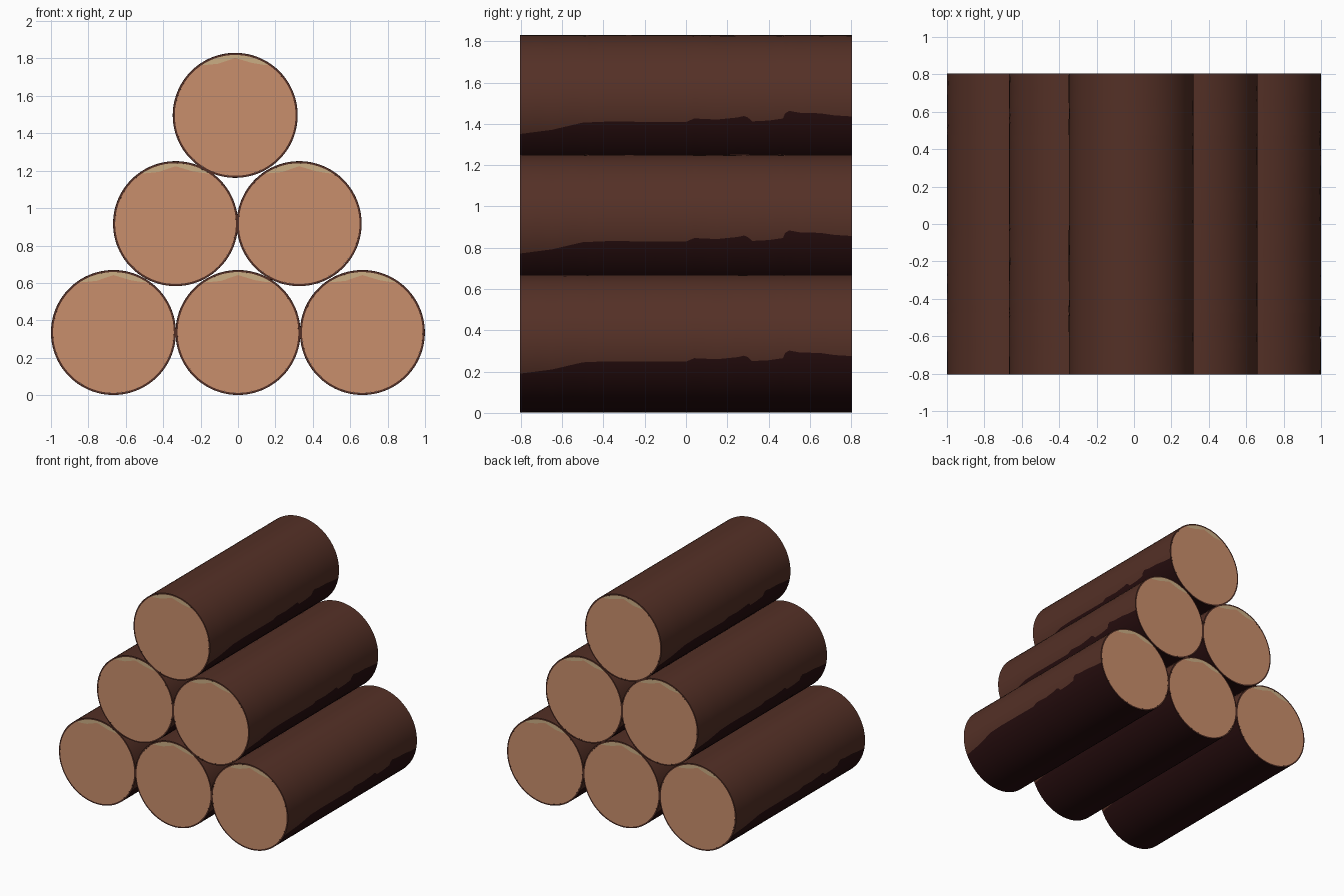
import bpy, bmesh, math
from mathutils import Vector

if "Cube" in bpy.data.objects:
    bpy.data.objects.remove(bpy.data.objects["Cube"])

R, RIM, HALF = 0.334, 0.323, 0.804
UPPER, LOWER = 36, 28            # arc segments of the upper bark and the dark underside


def material(name, rgb):
    lin = [((c / 255 + 0.055) / 1.055) ** 2.4 if c > 10 else c / 255 / 12.92 for c in rgb]
    m = bpy.data.materials.new(name)
    m.diffuse_color = (*lin, 1)
    m.use_nodes = True
    m.node_tree.nodes["Principled BSDF"].inputs["Base Color"].default_value = m.diffuse_color
    return m


MATS = [material("brown bark", (84, 48, 38)),
        material("dark underside bark", (38, 13, 14)),
        material("cut wood", (201, 143, 108)),
        material("pale wood", (203, 174, 132))]

# Jagged edge between bark and underside: (y, height relative to the log axis)
EDGE = [(-HALF, -.145), (-.65, -.125), (-.5, -.09), (-.38, -.085), (0, -.087), (.04, -.07),
        (.15, -.075), (.25, -.065), (.28, -.058), (.3, -.065), (.32, -.084), (.4, -.08),
        (.47, -.07), (.48, -.045), (.5, -.033), (.55, -.042), (.65, -.045), (.72, -.055), (HALF, -.06)]


def edge_height(y):
    for (y0, h0), (y1, h1) in zip(EDGE, EDGE[1:]):
        if y <= y1 + 1e-6:
            return h0 + (h1 - h0) * (y - y0) / (y1 - y0)
    return EDGE[-1][1]


def station_angles(y):
    right = math.asin(edge_height(y) / R)
    left = math.pi - math.asin(edge_height(-y) / R)
    up = [right + (left - right) * i / UPPER for i in range(UPPER)]
    low = [left + (right + math.tau - left) * i / LOWER for i in range(LOWER)]
    return up + low


def polar(r, a, y):
    return Vector((r * math.cos(a), y, r * math.sin(a)))


def add_face(bm, verts, mat, outward):
    f = bm.faces.new(verts)
    f.normal_update()
    if f.normal.dot(outward) < 0:
        f.normal_flip()
    f.material_index = mat
    f.smooth = True
    return f


def log_mesh():
    bm = bmesh.new()
    n = UPPER + LOWER
    # bark tube
    ys = sorted({y for y, _ in EDGE} | {-y for y, _ in EDGE})
    rings = [[bm.verts.new(polar(R, a, y)) for a in station_angles(y)] for y in ys]
    for r0, r1 in zip(rings, rings[1:]):
        for i in range(n):
            j = (i + 1) % n
            c = r0[i].co + r0[j].co
            add_face(bm, (r0[i], r0[j], r1[j], r1[i]), 0 if i < UPPER else 1, Vector((c.x, 0, c.z)))
    for y, ring in ((-HALF, rings[0]), (HALF, rings[-1])):
        out = Vector((0, y, 0))
        # thin bark rim around the cut end
        inner = [bm.verts.new(polar(RIM, a, y)) for a in station_angles(y)]
        for i in range(n):
            j = (i + 1) % n
            add_face(bm, (ring[i], ring[j], inner[j], inner[i]), 0, out)
        # cut end, with a pale crescent at the top
        a0, a1 = math.radians(56), math.radians(124)
        top = [bm.verts.new(polar(RIM, a0 + (a1 - a0) * i / 14, y)) for i in range(15)]
        rest = [bm.verts.new(polar(RIM, a1 + (a0 + math.tau - a1) * i / 52, y)) for i in range(1, 52)]
        dip = [bm.verts.new((x, y, z)) for x, z in
               ((-.15, .27), (-.09, .276), (-.05, .29), (0, .307), (.05, .292), (.09, .28), (.15, .27))]
        add_face(bm, top + dip, 3, out)
        add_face(bm, [top[-1]] + rest + [top[0]] + dip[::-1], 2, out)
    me = bpy.data.meshes.new("log")
    bm.to_mesh(me)
    bm.free()
    for m in MATS:
        me.materials.append(m)
    me.set_sharp_from_angle(angle=math.radians(40))
    return me


# Pyramid of six logs sharing one mesh
mesh = log_mesh()
ROWS = {"bottom": (.335, (-.666, 0, .665)), "middle": (.917, (-.334, .327)), "top": (1.496, (-.015,))}
for row, (z, xs) in ROWS.items():
    for k, x in enumerate(xs):
        ob = bpy.data.objects.new(f"{row}_log_{k + 1}", mesh)
        ob.location = (x, 0, z)
        bpy.context.collection.objects.link(ob)
